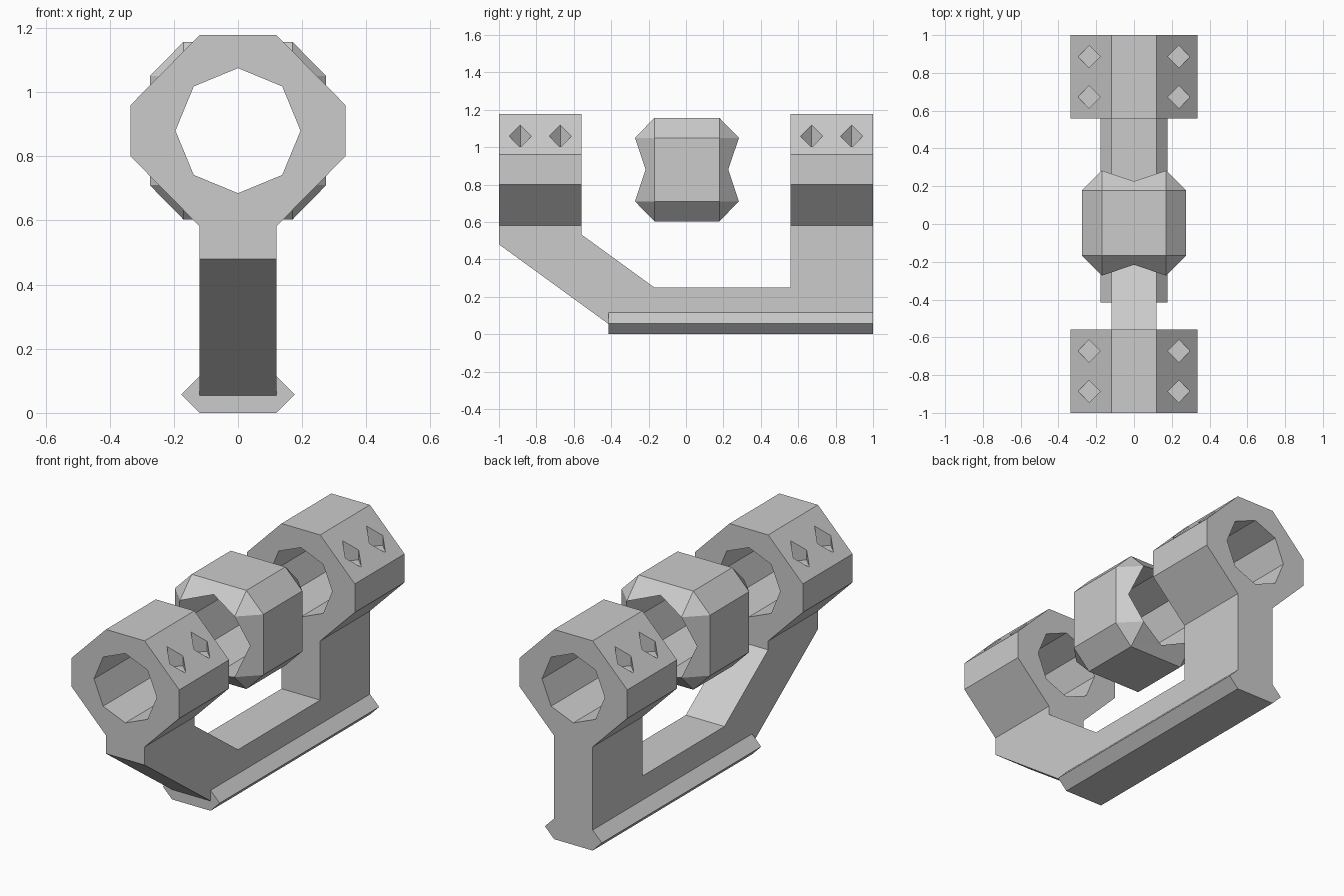
import bpy, bmesh

if "Cube" in bpy.data.objects:
    bpy.data.objects.remove(bpy.data.objects["Cube"])

AXIS_Z = 0.88  # height of the ring bores


def make_object(name, bm):
    bmesh.ops.recalc_face_normals(bm, faces=bm.faces[:])
    mesh = bpy.data.meshes.new(name)
    bm.to_mesh(mesh)
    bm.free()
    obj = bpy.data.objects.new(name, mesh)
    bpy.context.collection.objects.link(obj)
    return obj


def add_prism(bm, profile, place, a, b):
    """Extrude a 2D profile from a to b; place maps (u, v, t) to xyz."""
    lo = [bm.verts.new(place(u, v, a)) for u, v in profile]
    hi = [bm.verts.new(place(u, v, b)) for u, v in profile]
    bm.faces.new(lo)
    bm.faces.new(hi)
    n = len(profile)
    for i in range(n):
        j = (i + 1) % n
        bm.faces.new((lo[i], lo[j], hi[j], hi[i]))


def octagon_tube(name, p, q, axial, diag, cy, y_out, y_axial, y_diag):
    """Eight-sided tube along y; p and q are the outer corners of one quadrant."""
    (x1, z1), (x2, z2) = p, q
    outer = [(x1, -z1), (x1, z1), (x2, z2), (-x2, z2),
             (-x1, z1), (-x1, -z1), (-x2, -z2), (x2, -z2)]
    inner = [(axial, 0), (diag, diag), (0, axial), (-diag, diag),
             (-axial, 0), (-diag, -diag), (0, -axial), (diag, -diag)]
    bm = bmesh.new()
    ends = []
    for s in (-1, 1):
        O = [bm.verts.new((x, cy + s * y_out, AXIS_Z + z)) for x, z in outer]
        I = [bm.verts.new((x, cy + s * (y_diag if k % 2 else y_axial), AXIS_Z + z))
             for k, (x, z) in enumerate(inner)]
        for k in range(8):
            j = (k + 1) % 8
            bm.faces.new((O[k], O[j], I[k]))
            bm.faces.new((O[j], I[j], I[k]))
        ends.append((O, I))
    for a, b in zip(*ends):
        for k in range(8):
            j = (k + 1) % 8
            bm.faces.new((a[k], a[j], b[j], b[k]))
    return make_object(name, bm)


# Clamp rings with four diamond screw pockets each
for name, cy in (("front_ring", -0.779), ("rear_ring", 0.779)):
    ring = octagon_tube(name, (0.335, 0.08), (0.12, 0.298), 0.195, 0.138,
                        cy, 0.221, 0.221, 0.221)
    bm = bmesh.new()
    for x in (-0.238, 0.238):
        for dy in (-0.107, 0.107):
            y, r = cy + dy, 0.059
            diamond = [(x + r, y), (x, y + r), (x - r, y), (x, y - r)]
            add_prism(bm, diamond, lambda u, v, t: (u, v, t), 1.003, 1.3)
    cutter = make_object("screw_pocket_cutter", bm)
    cutter.hide_render = True
    mod = ring.modifiers.new("pockets", 'BOOLEAN')
    mod.operation = 'DIFFERENCE'
    mod.solver = 'EXACT'
    mod.object = cutter
    bpy.context.view_layer.objects.active = ring
    bpy.ops.object.modifier_apply(modifier=mod.name)
    bpy.data.objects.remove(cutter)

# Chamfered centre block with a through bore that pinches its ends
octagon_tube("centre_block", (0.275, 0.17), (0.17, 0.277), 0.227, 0.17,
             0.005, 0.173, 0.221, 0.278)

# Bracket: sloped front arm, beam and upright rear post
bm = bmesh.new()
add_prism(bm, [(-1, 0.582), (-1, 0.48), (-0.415, 0.055), (-0.415, 0), (1, 0),
               (1, 0.582), (0.558, 0.582), (0.558, 0.25), (-0.17, 0.25),
               (-0.558, 0.532), (-0.558, 0.582)],
          lambda u, v, t: (t, u, v), -0.12, 0.12)
make_object("bracket", bm)

# Hexagonal clamp rail along the bottom
bm = bmesh.new()
add_prism(bm, [(0.12, 0), (0.177, 0.058), (0.12, 0.115),
               (-0.12, 0.115), (-0.177, 0.058), (-0.12, 0)],
          lambda u, v, t: (u, t, v), -0.415, 1)
make_object("base_rail", bm)
